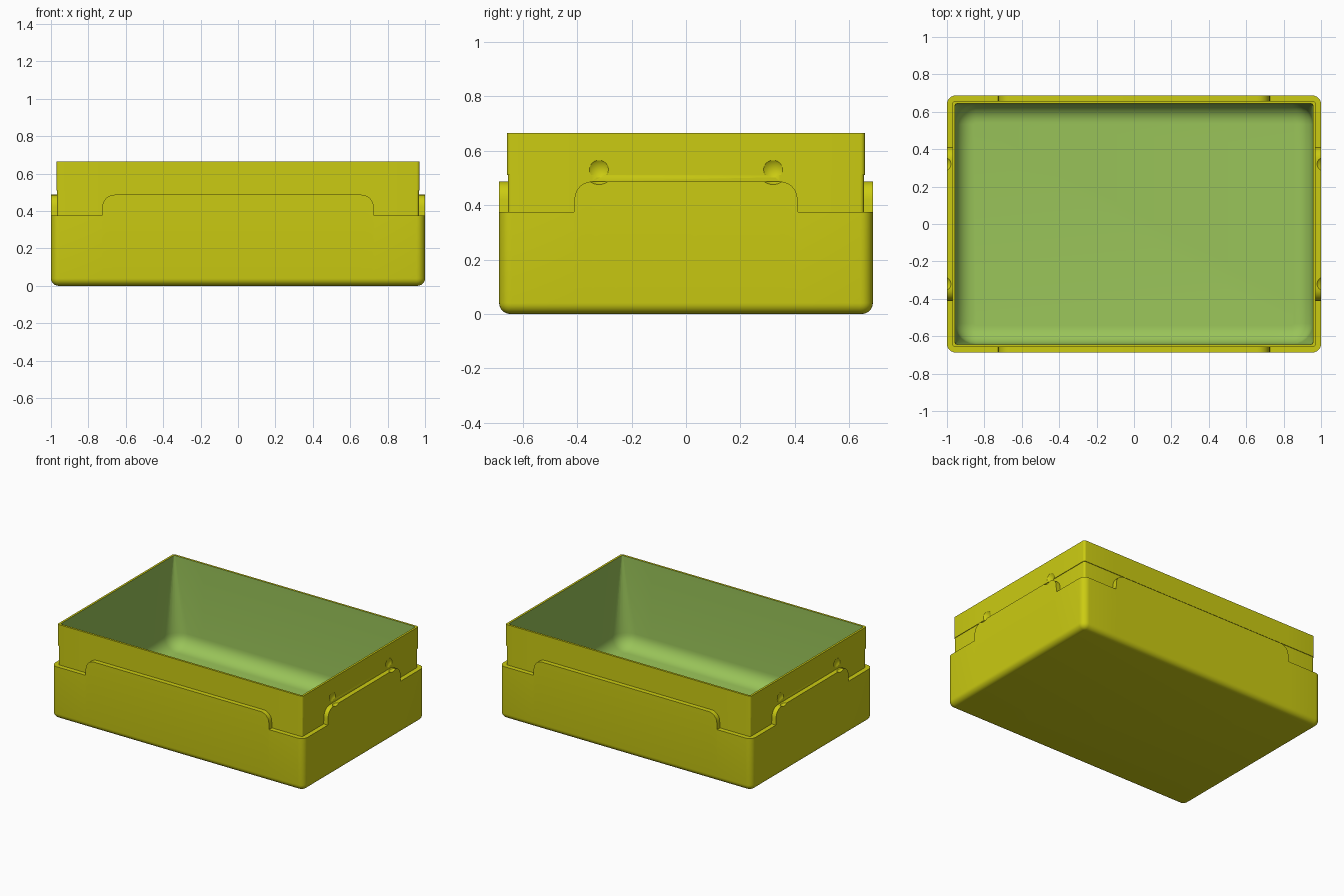
import bpy, bmesh, math

if "Cube" in bpy.data.objects:
    bpy.data.objects.remove(bpy.data.objects["Cube"])

HX, HY = 1.0, 0.687            # half sizes of the outer box
LEDGE, TAB, RIM = 0.375, 0.487, 0.665
TAB_X, TAB_Y, TAB_R = 0.725, 0.41, 0.065
CORNER_STEPS = 6


def material(name, rgb):
    m = bpy.data.materials.new(name)
    m.diffuse_color = (*rgb, 1)
    m.use_nodes = True
    m.node_tree.nodes["Principled BSDF"].inputs["Base Color"].default_value = m.diffuse_color
    return m


yellow = material("mustard yellow", (0.60, 0.60, 0.006))
green = material("soft green", (0.32, 0.55, 0.10))


def tab_edge(half):
    """Points along one tab end, from the outside in: (offset, height)."""
    pts = [(half + 0.002, LEDGE)]
    for k in range(7):
        a = math.radians(15 * k)
        pts.append((half - TAB_R * (1 - math.cos(a)), TAB - TAB_R * (1 - math.sin(a))))
    return pts


def ring(inset, r, z=None):
    """Rounded rectangle; with z=None its height follows the tab outline."""
    hx, hy = HX - inset, HY - inset
    out = []
    for side in range(4):
        along, across, tab = ((hx, hy, TAB_X), (hy, hx, TAB_Y))[side % 2]
        edge = tab_edge(tab)
        local = [(-s, -across, h) for s, h in edge]
        local += [(s, -across, h) for s, h in reversed(edge)]
        for k in range(CORNER_STEPS + 1):
            a = math.radians(-90 + 90 * k / CORNER_STEPS)
            local.append((along - r + r * math.cos(a), -across + r + r * math.sin(a), LEDGE))
        c, s = ((1, 0), (0, 1), (-1, 0), (0, -1))[side]
        for x, y, h in local:
            out.append((x * c - y * s, x * s + y * c, h if z is None else z))
    return out


# Outside: rounded bottom, tabbed skirt, recessed wall and rim
levels = []
for k in range(7):
    a = math.radians(15 * k)
    d = 0.04 * (1 - math.sin(a))
    levels.append(ring(d, 0.046 - d, 0.04 * (1 - math.cos(a))))
levels += [
    ring(0, 0.046),
    ring(0.033, 0.014),
    ring(0.033, 0.014, 0.51),
    ring(0.029, 0.016, 0.51),
    ring(0.029, 0.016, RIM),
    ring(0.044, 0.008, RIM),
]
first_inside = len(levels) - 1

# Inside: corners widen downwards, then a rounded floor edge
FLOOR, FILLET = 0.03, 0.1
for k in range(9):
    a = math.radians(90 * k / 8)
    d = FILLET * (1 - math.cos(a))
    levels.append(ring(0.044 + d, max(0.11 - d, 0.012), FLOOR + FILLET * (1 - math.sin(a))))

bm = bmesh.new()
loops = [[bm.verts.new(p) for p in lv] for lv in levels]
n = len(loops[0])
for i in range(len(loops) - 1):
    for j in range(n):
        k = (j + 1) % n
        f = bm.faces.new((loops[i][j], loops[i][k], loops[i + 1][k], loops[i + 1][j]))
        f.material_index = 1 if i >= first_inside else 0
bm.faces.new(reversed(loops[0]))
bm.faces.new(loops[-1]).material_index = 1
bmesh.ops.recalc_face_normals(bm, faces=bm.faces)
mesh = bpy.data.meshes.new("storage_box")
bm.to_mesh(mesh)
bm.free()
box = bpy.data.objects.new("storage_box", mesh)
bpy.context.collection.objects.link(box)
mesh.materials.append(yellow)
mesh.materials.append(green)

# Round finger dimples on both ends
DEPTH, RAD = 0.012, 0.035
R = (RAD ** 2 + DEPTH ** 2) / (2 * DEPTH)
bm = bmesh.new()
for sx in (-1, 1):
    for sy in (-1, 1):
        made = bmesh.ops.create_icosphere(bm, subdivisions=4, radius=R)
        bmesh.ops.translate(bm, verts=made["verts"],
                            vec=(sx * (HX - 0.029 - DEPTH + R), sy * 0.32, 0.53))
cut_mesh = bpy.data.meshes.new("dimple_cutter")
bm.to_mesh(cut_mesh)
bm.free()
cut_mesh.materials.append(yellow)
cutter = bpy.data.objects.new("dimple_cutter", cut_mesh)
bpy.context.collection.objects.link(cutter)
cutter.hide_render = True

mod = box.modifiers.new("dimples", "BOOLEAN")
mod.operation = "DIFFERENCE"
mod.solver = "EXACT"
mod.object = cutter
bpy.context.view_layer.objects.active = box
box.select_set(True)
bpy.ops.object.modifier_apply(modifier=mod.name)
bpy.data.objects.remove(cutter)
bpy.ops.object.shade_smooth_by_angle(angle=math.radians(30))
